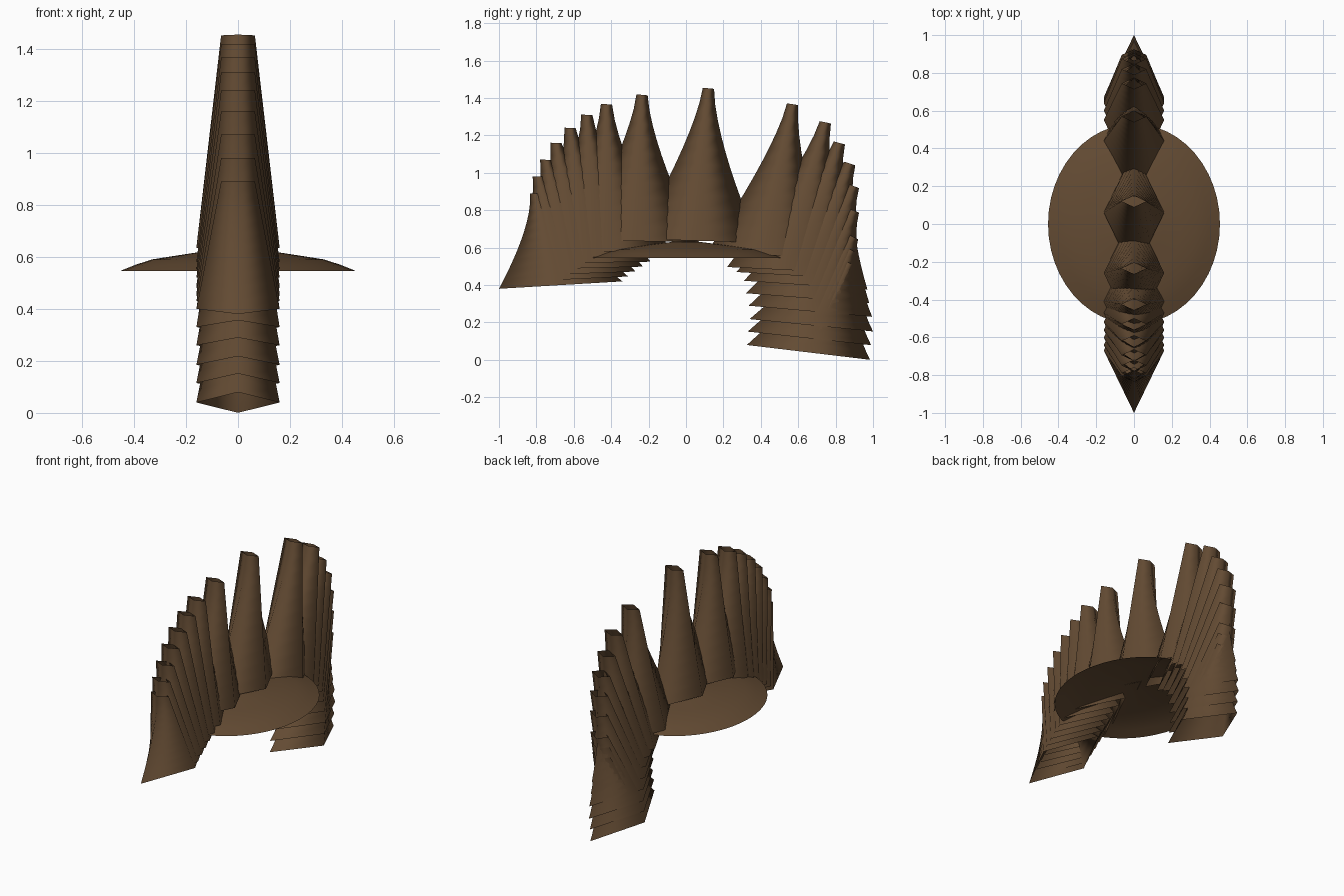
import bpy, bmesh, math

cube = bpy.data.objects.get("Cube")
if cube:
    bpy.data.objects.remove(cube, do_unlink=True)

brown = bpy.data.materials.new("dark_brown")
brown.use_nodes = True
colour = (0.125, 0.07, 0.033, 1)
brown.diffuse_color = colour
brown.node_tree.nodes["Principled BSDF"].inputs["Base Color"].default_value = colour


def build_from_rings(name, rings, closed_top=False):
    """Skin a stack of closed rings into one smooth shell."""
    bm = bmesh.new()
    loops = [[bm.verts.new(p) for p in ring] for ring in rings]
    for low, high in zip(loops, loops[1:]):
        n = len(low)
        for i in range(n):
            j = (i + 1) % n
            bm.faces.new((low[i], low[j], high[j], high[i]))
    if closed_top:
        bm.faces.new(loops[-1])
    for face in bm.faces:
        face.smooth = True
    mesh = bpy.data.meshes.new(name)
    bm.to_mesh(mesh)
    bm.free()
    mesh.materials.append(brown)
    obj = bpy.data.objects.new(name, mesh)
    bpy.context.collection.objects.link(obj)
    return obj


def spike(name, base, tip, lean):
    """Open diamond tube that tapers from a long base to a small tip."""
    steps = 10
    base_slope = -0.03 - 0.09 * lean
    tip_slope = -0.1 - (0.5 if lean > 0 else 0.1) * lean
    rings = []
    for k in range(steps + 1):
        t = k / steps
        y = base[0] + (tip[0] - base[0]) * t
        z = base[1] + (tip[1] - base[1]) * t
        wide = 0.16 - 0.095 * t
        deep = 0.03 + 0.3 * (1 - t) ** 1.4
        rise = deep * (base_slope + (tip_slope - base_slope) * t)
        rings.append([(wide, y, z), (0, y + deep, z + rise),
                      (-wide, y, z), (0, y - deep, z - rise)])
    build_from_rings(name, rings)


# Shallow oval cap, open underneath
profile = [(1, 0.545), (0.87, 0.569), (0.73, 0.59), (0.55, 0.603),
           (0.35, 0.617), (0.15, 0.63), (0.04, 0.633)]
sides = 48
angles = [2 * math.pi * i / sides for i in range(sides)]
build_from_rings("cap", [[(0.455 * r * math.cos(a), 0.53 * r * math.sin(a), z)
                          for a in angles] for r, z in profile], closed_top=True)

# Spikes as (base y, base z), (tip y, tip z), counted outward from the middle
spike("middle_spike", (0.06, 0.637), (0.12, 1.452), 0)
front = [((-0.26, 0.635), (-0.235, 1.417)), ((-0.41, 0.58), (-0.425, 1.367)),
         ((-0.47, 0.55), (-0.53, 1.31)), ((-0.52, 0.52), (-0.62, 1.24)),
         ((-0.56, 0.49), (-0.695, 1.16)), ((-0.60, 0.46), (-0.75, 1.07)),
         ((-0.64, 0.43), (-0.79, 0.98)), ((-0.67, 0.40), (-0.805, 0.89))]
back = [((0.44, 0.56), (0.57, 1.367)), ((0.55, 0.48), (0.745, 1.27)),
        ((0.60, 0.45), (0.82, 1.16)), ((0.64, 0.40), (0.875, 1.05)),
        ((0.65, 0.33), (0.895, 0.93)), ((0.665, 0.26), (0.895, 0.80)),
        ((0.67, 0.185), (0.89, 0.66)), ((0.655, 0.04), (0.87, 0.52))]
back.insert(7, ((0.66, 0.115), (0.88, 0.59)))
for side, row, sign in (("front", front, -1), ("back", back, 1)):
    for i, (base, tip) in enumerate(row, 1):
        spike(f"{side}_spike_{i}", base, tip, sign * i / len(row))
